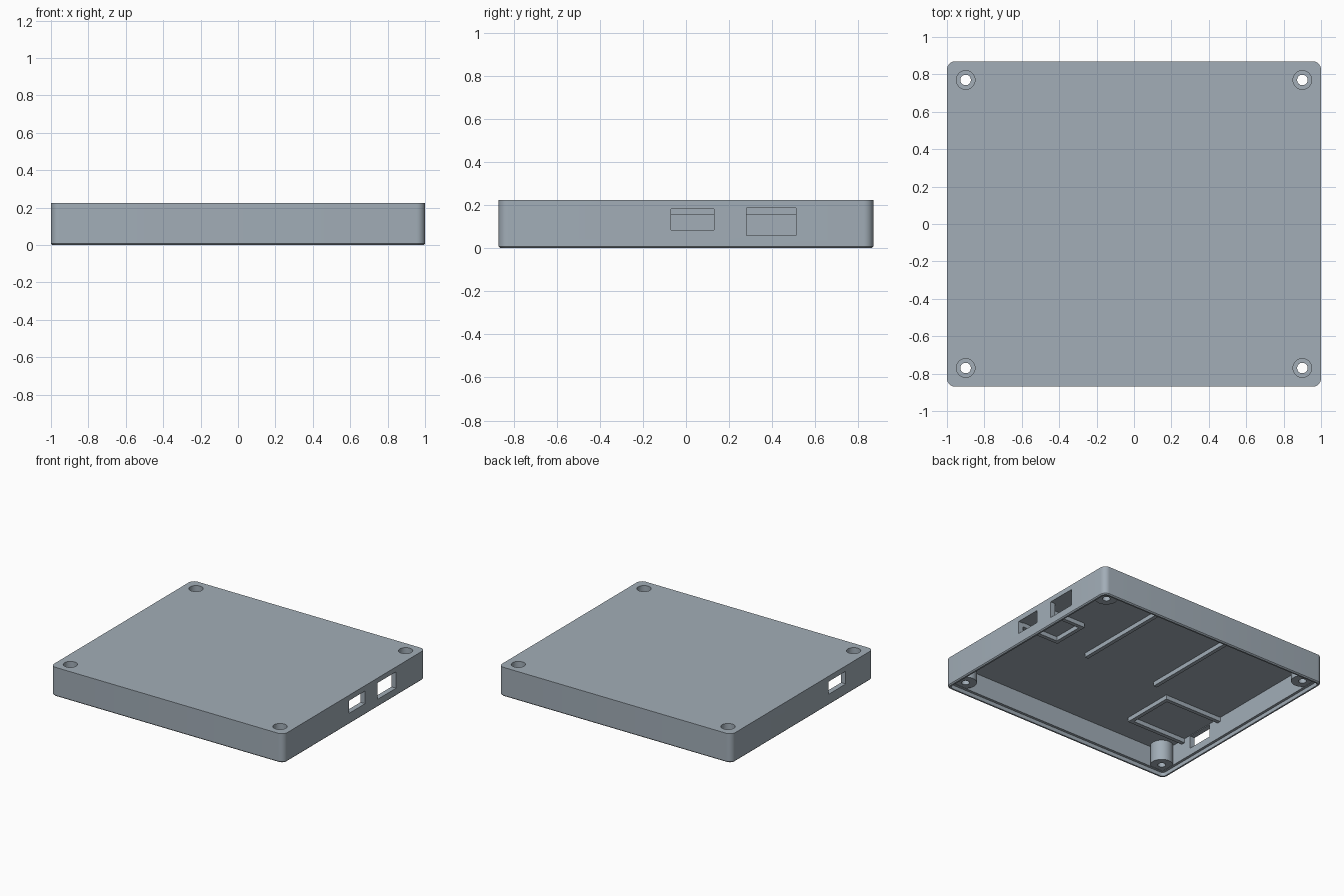
import bpy, bmesh, math

if "Cube" in bpy.data.objects:
    bpy.data.objects.remove(bpy.data.objects["Cube"])

W, D, H = 1.0, 0.87, 0.225      # half width, half depth, height
WALL, CEIL = 0.04, 0.188        # wall thickness, underside of the roof
LIP, LIP_Z = 0.02, 0.03         # step that receives a bottom plate
RIB_Z = 0.155

mat = bpy.data.materials.new("blue_grey_plastic")
mat.diffuse_color = (0.36, 0.42, 0.475, 1)
mat.use_nodes = True
mat.node_tree.nodes["Principled BSDF"].inputs["Base Color"].default_value = mat.diffuse_color


def finish(name, bm):
    bmesh.ops.recalc_face_normals(bm, faces=bm.faces)
    me = bpy.data.meshes.new(name)
    bm.to_mesh(me)
    bm.free()
    me.materials.append(mat)
    ob = bpy.data.objects.new(name, me)
    bpy.context.collection.objects.link(ob)
    return ob


def slab(name, hx, hy, r, z0, z1, chamfer=0.0, seg=8):
    """Rounded rectangle block with an optional chamfer at the bottom."""
    bm = bmesh.new()
    levels = [(z0, chamfer), (z0 + chamfer, 0), (z1, 0)] if chamfer else [(z0, 0), (z1, 0)]
    rings = []
    for z, c in levels:
        ring = []
        for k, (sx, sy) in enumerate([(1, 1), (-1, 1), (-1, -1), (1, -1)]):
            for i in range(seg + 1):
                a = math.pi / 2 * (k + i / seg)
                ring.append(bm.verts.new((sx * (hx - r) + (r - c) * math.cos(a),
                                          sy * (hy - r) + (r - c) * math.sin(a), z)))
        rings.append(ring)
    for a, b in zip(rings, rings[1:]):
        for i in range(len(a)):
            j = (i + 1) % len(a)
            bm.faces.new((a[i], a[j], b[j], b[i]))
    bm.faces.new(rings[0])
    bm.faces.new(rings[-1])
    return finish(name, bm)


def box(name, x0, x1, y0, y1, z0, z1):
    bm = bmesh.new()
    bmesh.ops.create_cube(bm, size=1)
    for v in bm.verts:
        v.co = ((x0, x1)[v.co.x > 0], (y0, y1)[v.co.y > 0], (z0, z1)[v.co.z > 0])
    return finish(name, bm)


def cylinder(name, x, y, r, z0, z1):
    bm = bmesh.new()
    bmesh.ops.create_cone(bm, cap_ends=True, segments=40, radius1=r, radius2=r, depth=z1 - z0)
    bmesh.ops.translate(bm, verts=bm.verts, vec=(x, y, (z0 + z1) / 2))
    return finish(name, bm)


def combine(target, tool, operation):
    mod = target.modifiers.new(operation.lower(), 'BOOLEAN')
    mod.object, mod.operation, mod.solver = tool, operation, 'EXACT'
    bpy.context.view_layer.objects.active = target
    bpy.ops.object.modifier_apply(modifier=mod.name)
    bpy.data.objects.remove(tool, do_unlink=True)


# Hollow case, open underneath with a stepped rim
case = slab("case_shell", W, D, 0.045, 0, H, chamfer=0.008)
combine(case, slab("cavity", W - WALL, D - WALL, 0.015, -0.1, CEIL), 'DIFFERENCE')
combine(case, slab("rim_step", W - LIP, D - LIP, 0.028, -0.1, LIP_Z), 'DIFFERENCE')

# Corner screw bosses with a counterbored through hole
for x in (-0.9, 0.9):
    for y in (-0.77, 0.77):
        combine(case, cylinder("boss", x, y, 0.08, LIP_Z + 0.002, 0.205), 'UNION')
        combine(case, cylinder("head_bore", x, y, 0.05, 0.08, 0.3), 'DIFFERENCE')
        combine(case, cylinder("screw_hole", x, y, 0.028, -0.1, 0.3), 'DIFFERENCE')

# Port openings: two on the right wall, one on the left
for x, y0, y1, z0, z1 in ((1, -0.07, 0.13, 0.085, 0.183),
                          (1, 0.28, 0.51, 0.06, 0.187),
                          (-1, -0.53, -0.32, 0.085, 0.183)):
    combine(case, box("port", x - 0.06, x + 0.06, y0, y1, z0, z1), 'DIFFERENCE')

bpy.ops.object.select_all(action='DESELECT')
case.select_set(True)
bpy.context.view_layer.objects.active = case
bpy.ops.object.shade_smooth_by_angle(angle=math.radians(30))

# Long ribs under the roof
T = 0.03
TOP = CEIL + 0.005
for name, x in (("right_rib", 0.335), ("left_rib", -0.295)):
    box(name, x - T / 2, x + T / 2, -0.12, D - WALL + 0.005, RIB_Z, TOP)


# Three-sided board locators running to the side walls
def locator(name, x_in, side, y0, y1):
    wall = side * (W - WALL + 0.005)
    back = x_in + side * T
    box(name + "_back", min(x_in, back), max(x_in, back), y0, y1, RIB_Z, TOP)
    for arm, ya in (("_front_arm", y0), ("_rear_arm", y1 - T)):
        box(name + arm, min(back, wall), max(back, wall), ya, ya + T, RIB_Z, TOP)


locator("right_locator", 0.62, 1, -0.10, 0.20)
locator("left_locator", -0.465, -1, -0.62, -0.20)
